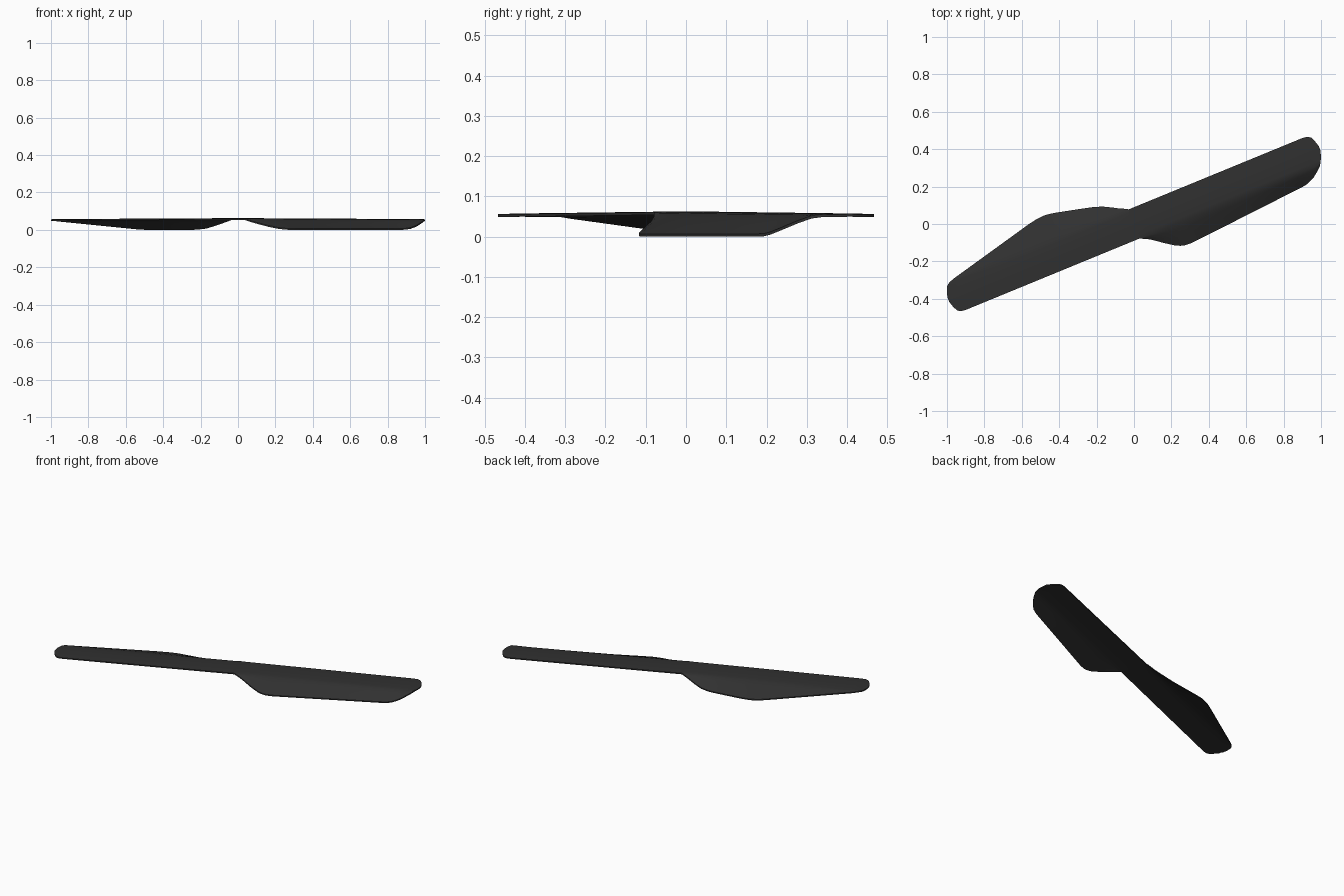
import bpy, bmesh, math

if "Cube" in bpy.data.objects:
    bpy.data.objects.remove(bpy.data.objects["Cube"])

T = 0.007          # plate thickness
CREASE = 0.085     # half width of the flat bar
UX, UY = 0.925, 0.380   # direction of the bar seen from above

# half outlines in bar space: along, across (, top height of the flap edge)
straight = [(0, .083), (1.008, .083), (1.035, .079), (1.052, .067), (1.064, .038), (1.072, .01)]
flap_right = [(0, .085, .06), (.03, .098, .05), (.06, .117, .04), (.11, .155, .024), (.16, .19, .012),
              (.185, .202, .009), (.21, .209, .007), (.249, .211, .007), (.29, .208, .007),
              (.86, .163, .007), (.90, .160, .008), (.931, .156, .012),
              (.96, .146, .02), (.983, .135, .028), (1.01, .115, .04), (1.0385, .09, .052),
              (1.062, .048, .058), (1.072, .01, .058)]
flap_left = [(0, .087, .06), (.042, .107, .043), (.08, .129, .028), (.122, .151, .014), (.169, .167, .008),
             (.22, .180, .007), (.366, .2155, .007), (.40, .222, .007), (.43, .2245, .007), (.46, .223, .008),
             (.483, .220, .009), (.52, .213, .012), (1.0, .097, .052), (1.03, .088, .056), (1.051, .072, .058),
             (1.066, .039, .058), (1.072, .01, .058)]


def sample(pts, s, k):
    for a, b in zip(pts, pts[1:]):
        if s <= b[0]:
            f = (s - a[0]) / (b[0] - a[0])
            return a[k] + f * (b[k] - a[k])
    return pts[-1][k]


def section(s, flap):
    """Cross-section from the straight edge to the bent flap edge."""
    edge, tip, tz = sample(straight, s, 1), sample(flap, s, 1), sample(flap, s, 2)
    crest = 0.063 - 0.005 * s
    c = min(CREASE, tip)
    rim = crest - 0.002
    if tip <= CREASE:
        tz = rim
    tz = min(tz, rim)
    row = [(-edge, rim), (-edge * .5, crest - .0005), (0, crest), (c * .75, crest - .001)]
    for f in (0.0, 0.25, 0.6, 1.0):
        soft = 0.002 if f == 0 and tip > CREASE + .01 else 0
        row.append((c + f * (tip - c), rim + f * (tz - rim) - soft))
    return row


bm = bmesh.new()


def blade(flap, sign):
    stations = sorted({p[0] for p in flap} | {p[0] for p in straight} | {.6, .75})
    rows = []
    for s in stations:
        row = []
        for d, z in section(s, flap):
            a, c = sign * s, sign * d
            row.append(bm.verts.new((UX * a + UY * c, UY * a - UX * c, z)))
        rows.append(row)
    for r, q in zip(rows, rows[1:]):
        for i in range(len(r) - 1):
            bm.faces.new((r[i], r[i + 1], q[i + 1], q[i]))


# two bent blades meeting at the hub
blade(flap_right, 1)
blade(flap_left, -1)
bmesh.ops.remove_doubles(bm, verts=bm.verts, dist=0.0015)
bmesh.ops.recalc_face_normals(bm, faces=bm.faces)
if sum(f.normal.z for f in bm.faces) < 0:
    bmesh.ops.reverse_faces(bm, faces=bm.faces)

# thickness
ext = bmesh.ops.extrude_face_region(bm, geom=bm.faces[:], use_keep_orig=True)
low = [g for g in ext["geom"] if isinstance(g, bmesh.types.BMVert)]
bmesh.ops.translate(bm, verts=low, vec=(0, 0, -T))
bmesh.ops.recalc_face_normals(bm, faces=bm.faces)

me = bpy.data.meshes.new("propeller_blade")
bm.to_mesh(me)
bm.free()
ob = bpy.data.objects.new("propeller_blade", me)
bpy.context.collection.objects.link(ob)

mat = bpy.data.materials.new("dark grey plastic")
mat.diffuse_color = (0.03, 0.03, 0.03, 1)
mat.use_nodes = True
mat.node_tree.nodes["Principled BSDF"].inputs["Base Color"].default_value = mat.diffuse_color
me.materials.append(mat)

bpy.context.view_layer.objects.active = ob
ob.select_set(True)
bpy.ops.object.shade_smooth_by_angle(angle=math.radians(35))
